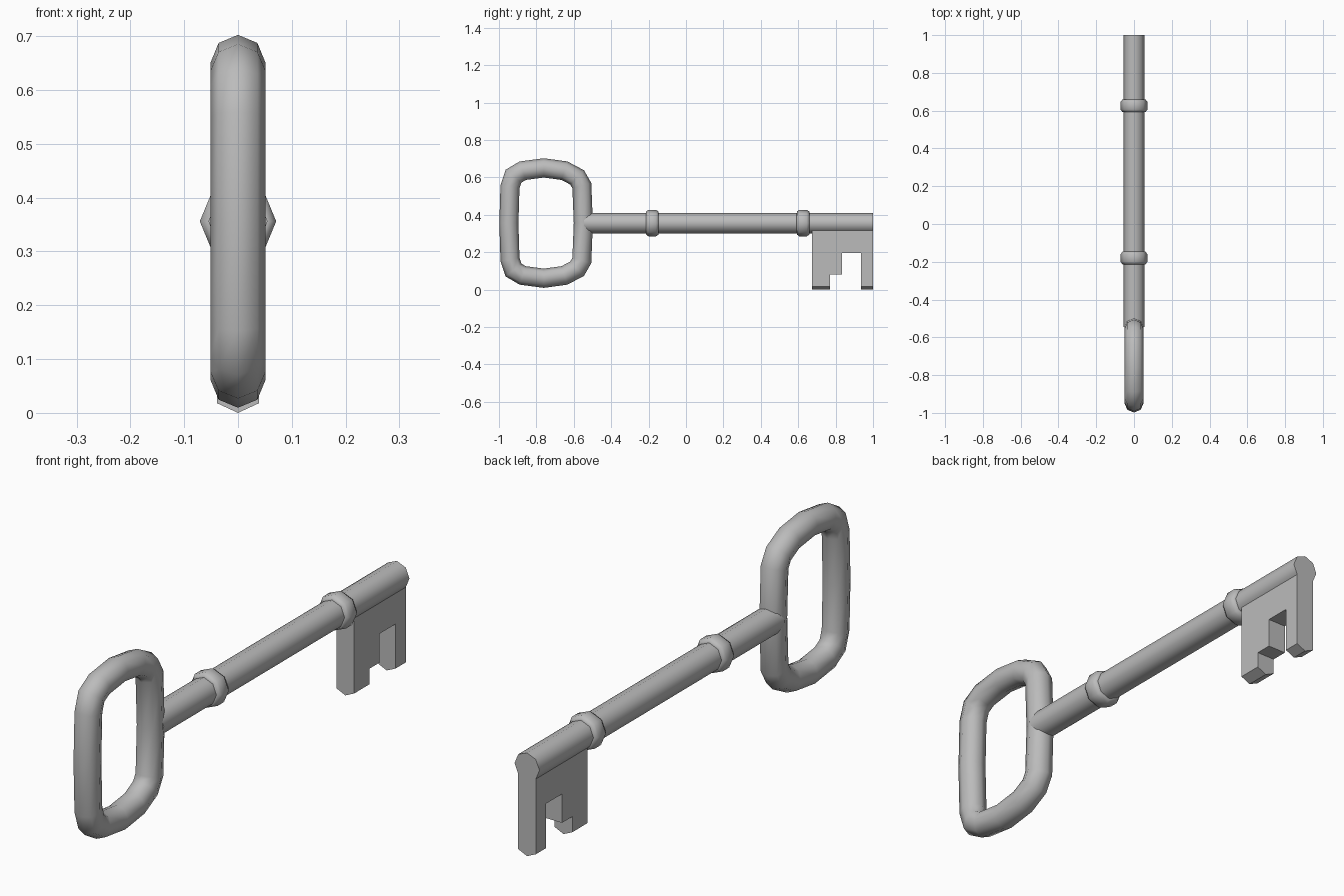
import bpy, bmesh, math
from mathutils import Vector

if "Cube" in bpy.data.objects:
    bpy.data.objects.remove(bpy.data.objects["Cube"])

ZC = 0.356   # height of the shaft axis
SIDES = 8

metal = bpy.data.materials.new("grey_metal")
metal.diffuse_color = (0.5, 0.5, 0.5, 1)
metal.use_nodes = True
metal.node_tree.nodes["Principled BSDF"].inputs["Base Color"].default_value = metal.diffuse_color


def finish(name, bm, smooth=True):
    bmesh.ops.recalc_face_normals(bm, faces=bm.faces)
    mesh = bpy.data.meshes.new(name)
    bm.to_mesh(mesh)
    bm.free()
    mesh.materials.append(metal)
    obj = bpy.data.objects.new(name, mesh)
    bpy.context.collection.objects.link(obj)
    if smooth:
        bpy.ops.object.select_all(action='DESELECT')
        obj.select_set(True)
        bpy.context.view_layer.objects.active = obj
        bpy.ops.object.shade_smooth_by_angle(angle=math.radians(50))
    return obj


def bridge(bm, a, b):
    n = len(a)
    for i in range(n):
        bm.faces.new((a[i], a[(i + 1) % n], b[(i + 1) % n], b[i]))


def lathe(name, profile):
    """Eight-sided turned part along y from (y, radius) pairs."""
    bm = bmesh.new()
    rings = []
    for y, r in profile:
        rings.append([bm.verts.new((r * math.cos(k * math.tau / SIDES), y,
                                    ZC + r * math.sin(k * math.tau / SIDES)))
                      for k in range(SIDES)])
    for a, b in zip(rings, rings[1:]):
        bridge(bm, a, b)
    bm.faces.new(rings[0])
    bm.faces.new(rings[-1])
    return finish(name, bm)


# Handle: octagonal tube swept round a rounded loop, mitred at each corner
def handle():
    upper = [(-0.549, 0.0), (-0.557, 0.20), (-0.582, 0.244), (-0.65, 0.28),
             (-0.76, 0.295), (-0.873, 0.28), (-0.922, 0.251),
             (-0.941, 0.194), (-0.947, 0.0)]
    path = upper + [(y, -z) for y, z in reversed(upper[1:-1])]
    pts = [Vector((0, y, ZC + z)) for y, z in path]
    bm = bmesh.new()
    rings = []
    n = len(pts)
    for i, p in enumerate(pts):
        d0 = (p - pts[i - 1]).normalized()
        d1 = (pts[(i + 1) % n] - p).normalized()
        t = (d0 + d1).normalized()
        side = Vector((0, t.z, -t.y)) / t.dot(d1)
        rings.append([bm.verts.new(p + 0.051 * (
            Vector((1, 0, 0)) * math.cos(k * math.tau / SIDES)
            + side * math.sin(k * math.tau / SIDES))) for k in range(SIDES)])
    for i in range(n):
        bridge(bm, rings[i - 1], rings[i])
    return finish("handle_loop", bm)


# Bit: notched side outline in three layers, the middle one making pointed feet
def bit():
    foot = 0.018
    outline = [(0.675, 0.32), (0.675, foot), (0.77, foot), (0.77, 0.08),
               (0.835, 0.08), (0.835, 0.195), (0.935, 0.195), (0.935, foot),
               (1.0, foot), (1.0, 0.32)]
    bm = bmesh.new()
    layers = []
    for x in (-0.039, 0, 0.039):
        layers.append([bm.verts.new((x, y, 0 if x == 0 and z == foot else z))
                       for y, z in outline])
    bridge(bm, layers[0], layers[1])
    bridge(bm, layers[1], layers[2])
    bm.faces.new(layers[0])
    bm.faces.new(layers[2])
    return finish("key_bit", bm, smooth=False)


handle()
lathe("shaft", [(-0.545, 0.055), (1.0, 0.055)])
for label, y in (("front_collar", -0.18), ("rear_collar", 0.626)):
    lathe(label, [(y - 0.034, 0.054), (y - 0.033, 0.062), (y - 0.02, 0.071),
                  (y + 0.02, 0.071), (y + 0.033, 0.062), (y + 0.034, 0.054)])
bit()
